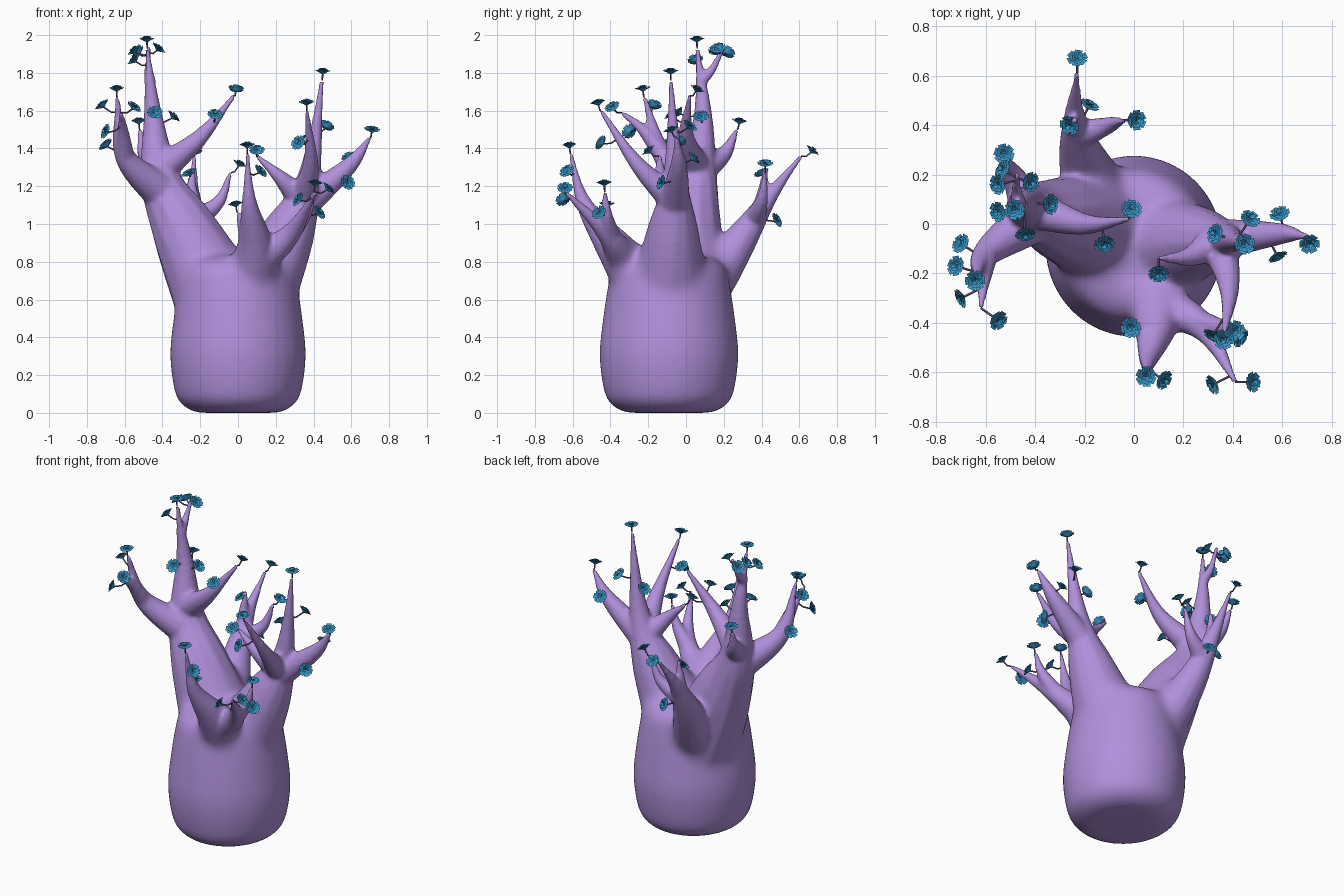
import bpy, bmesh
from math import sin, cos, pi
from mathutils import Vector, Matrix

if "Cube" in bpy.data.objects:
    bpy.data.objects.remove(bpy.data.objects["Cube"])

UP = Vector((0, 0, 1))


def material(name, rgb):
    m = bpy.data.materials.new(name)
    m.diffuse_color = (*rgb, 1)
    m.use_nodes = True
    m.node_tree.nodes["Principled BSDF"].inputs["Base Color"].default_value = m.diffuse_color
    return m


def add_object(name, bm, mat):
    me = bpy.data.meshes.new(name)
    bm.to_mesh(me)
    bm.free()
    me.materials.append(mat)
    ob = bpy.data.objects.new(name, me)
    bpy.context.collection.objects.link(ob)
    return ob


def loft(bm, rings):
    """Skin point rings into a closed tube."""
    vs = [[bm.verts.new(p) for p in r] for r in rings]
    n = len(vs[0])
    for a, b in zip(vs, vs[1:]):
        for i in range(n):
            j = (i + 1) % n
            bm.faces.new((a[i], a[j], b[j], b[i]))
    bm.faces.new(vs[0][::-1])
    bm.faces.new(vs[-1])


def smooth_path(pts, steps=8):
    """Catmull-Rom curve through the points."""
    p = [Vector(q) for q in pts]
    p = [2 * p[0] - p[1]] + p + [2 * p[-1] - p[-2]]
    out = []
    for a, b, c, d in zip(p, p[1:], p[2:], p[3:]):
        for s in range(steps):
            t = s / steps
            out.append(0.5 * (2 * b + (c - a) * t + (2 * a - 5 * b + 4 * c - d) * t * t
                              + (3 * b - a - 3 * c + d) * t ** 3))
    return out + [p[-2]]


purple = material("bark_purple", (0.44, 0.28, 0.71))
blue = material("petal_blue", (0.04, 0.31, 0.58))
dark = material("stem_dark", (0.14, 0.09, 0.22))
tree_bm = bmesh.new()
flower_bm = bmesh.new()
bark_points = []   # where stems can attach
flowers = []       # flower head centres


def limb(radius, pts, power=1.32, flower=None):
    """Tapered tube with a flower at its tip; returns its path and radii."""
    path = smooth_path(pts)
    last = len(path) - 1
    radii = [radius * (1 - i / last) ** power + 0.013 for i in range(last + 1)]
    rings = []
    for i, (q, r) in enumerate(zip(path, radii)):
        d = path[min(i + 1, last)] - path[max(i - 1, 0)]
        rot = d.to_track_quat('Z', 'Y')
        rings.append([q + rot @ Vector((cos(k * pi / 6), sin(k * pi / 6), 0)) * r for k in range(12)])
    loft(tree_bm, rings)
    bark_points.extend(path[last // 3:])
    tip = path[-1] + (path[-1] - path[-2]).normalized() * .03 + UP * .02
    flowers.append(Vector(flower) if flower else tip)
    return path, radii


def fork(parent, t, *pts, flower=None):
    """Side branch leaving the parent at fraction t."""
    path, radii = parent
    i = round(t * (len(path) - 1))
    return limb(radii[i] * .75, [path[i], *pts], 1.25, flower)


# Trunk: height, radius; slightly deeper than wide
trunk = [(0, .22, 0), (.03, .285, 0), (.1, .333, 0), (.3, .36, 0), (.5, .342, 0), (.68, .315, 0), (.77, .29, 0),
         (.82, .22, 0), (.84, .1, 0)]
loft(tree_bm, [[(q.y * cos(k * pi / 16), -.09 + (q.y + .008) * sin(k * pi / 16), q.x) for k in range(32)]
               for q in smooth_path(trunk, 4)])

# Left limb and its forks
left = limb(.235, [(-.1, -.02, .6), (-.29, .02, .98), (-.41, .06, 1.24), (-.45, .09, 1.58), (-.48, .06, 1.93)])
fork(left, .86, (-.475, .14, 1.82), (-.47, .2, 1.94), flower=(-.55, .16, 1.92))
outer = fork(left, .4, (-.6, -.12, 1.36), (-.64, -.22, 1.67))
fork(outer, .5, (-.61, -.23, 1.5), (-.62, -.34, 1.59), flower=(-.55, -.39, 1.62))
fork(left, .52, (-.2, 0, 1.46), (-.02, .02, 1.68), flower=(-.01, .06, 1.715))
fork(left, .54, (-.49, .2, 1.37), (-.52, .27, 1.5))

# Right limb and its forks
right = limb(.22, [(.08, -.09, .6), (.27, -.07, .96), (.375, -.06, 1.24), (.445, -.08, 1.76)])
fork(right, .52, (.59, -.04, 1.31), (.7, -.05, 1.46), flower=(.71, -.08, 1.5))
fork(right, .55, (.23, -.13, 1.24), (.1, -.14, 1.36), flower=(.1, -.2, 1.39))
fork(right, .53, (.385, -.26, 1.32), (.365, -.45, 1.6))

# Front limb and its forks
front = limb(.17, [(.06, -.18, .62), (.09, -.38, .88), (.06, -.54, 1.11), (.05, -.61, 1.37)], 1.6)
side = fork(front, .22, (.28, -.42, .95), (.41, -.64, 1.17), flower=(.48, -.64, 1.19))
fork(side, .45, (.36, -.42, 1.05), (.4, -.43, 1.17))
fork(front, .36, (.03, -.42, 1.0), (0, -.42, 1.06))

# Back limb and its forks
back = limb(.15, [(-.12, .06, .62), (-.21, .27, .89), (-.24, .44, 1.14), (-.23, .61, 1.36)], 1.45,
            (-.23, .67, 1.39))
fork(back, .5, (-.1, .4, 1.12), (-.04, .42, 1.27), flower=(.01, .42, 1.32))
fork(back, .58, (-.245, .41, 1.18), (-.24, .42, 1.3), flower=(-.26, .4, 1.27))

# Fuse the tubes into one skin
bmesh.ops.recalc_face_normals(tree_bm, faces=tree_bm.faces)
rough = add_object("tree_rough", tree_bm, purple)
m = rough.modifiers.new("fuse", 'REMESH')
m.mode = 'VOXEL'
m.voxel_size = 0.012
m.use_smooth_shade = True
fused = bpy.data.meshes.new_from_object(rough.evaluated_get(bpy.context.evaluated_depsgraph_get()))
bpy.data.objects.remove(rough)
tree = bpy.data.objects.new("tree_trunk_and_branches", fused)
bpy.context.collection.objects.link(tree)
# Webbed crotches: strong smoothing where the limbs meet the trunk
group = tree.vertex_groups.new(name="crotch")
for v in fused.vertices:
    reach = Vector((v.co.x, v.co.y + .09)).length
    w = min(1, max(0, (.40 - reach) / .1)) * min(1, max(0, (1.05 - v.co.z) / .2))
    group.add([v.index], w, 'REPLACE')
for name, count in (("soften", 5), ("web", 90)):
    m = tree.modifiers.new(name, 'SMOOTH')
    m.factor = 0.5
    m.iterations = count
m.vertex_group = "crotch"

# Flowers on the sides of the branches
flowers += [Vector(f) for f in (
    (-.42, .17, 1.93), (-.53, .22, 1.91), (-.55, .05, 1.87), (-.44, -.04, 1.59), (-.34, .08, 1.57),
    (-.12, -.08, 1.58), (-.72, -.17, 1.63), (-.7, -.08, 1.42), (-.7, -.3, 1.49), (.47, .02, 1.52),
    (.59, .04, 1.35), (.58, -.13, 1.22), (.33, -.04, 1.44), (.32, -.45, 1.43), (.12, -.63, 1.28),
    (.43, -.46, 1.06), (.32, -.65, 1.13), (-.18, .48, 1.02))]

# One bent stem and a rosette of four petal rows for every flower
curve = bpy.data.curves.new("flower_stems", 'CURVE')
curve.dimensions = '3D'
curve.bevel_depth = 0.0045
curve.bevel_resolution = 1
for n, f in enumerate(flowers):
    root = min(bark_points, key=lambda q: (q - f + UP * .02).length)
    normal = ((f - root).normalized() + UP * .7).normalized()
    M = Matrix.Translation(f) @ normal.to_track_quat('Z', 'Y').to_matrix().to_4x4()
    M = M @ Matrix.Rotation(n * 0.7, 4, 'Z')
    for k in range(4):
        count = 6 if k == 0 else 4
        R = .042 - .009 * k
        z0, z1 = -.008 + .004 * k, .004 + .004 * k
        zm = (z0 + z1) / 2 - .001
        w = pi / count
        outline = [(.15, -.9, z0), (.15, .9, z0), (.75, 1, zm), (1.03, .7, z1), (1.03, -.7, z1),
                   (.75, -1, zm)]
        for i in range(count):
            a = 2 * pi * i / count + k * 0.6
            v = [flower_bm.verts.new(M @ Vector((R * r * cos(a + w * s), R * r * sin(a + w * s), z)))
                 for r, s, z in outline]
            flower_bm.faces.new((v[5], v[2], v[1], v[0]))
            flower_bm.faces.new((v[4], v[3], v[2], v[5]))
    bmesh.ops.create_cone(flower_bm, cap_ends=True, segments=8, radius1=.006, radius2=.026, depth=.012,
                          matrix=M @ Matrix.Translation((0, 0, -.010)))
    spline = curve.splines.new('POLY')
    spline.points.add(2)
    base = f - normal * .014
    for p, q in zip(spline.points, (root, (root + base) / 2 - UP * .012, base)):
        p.co = (*q, 1)
add_object("flowers", flower_bm, blue)
curve.materials.append(dark)
bpy.context.collection.objects.link(bpy.data.objects.new("flower_stems", curve))
